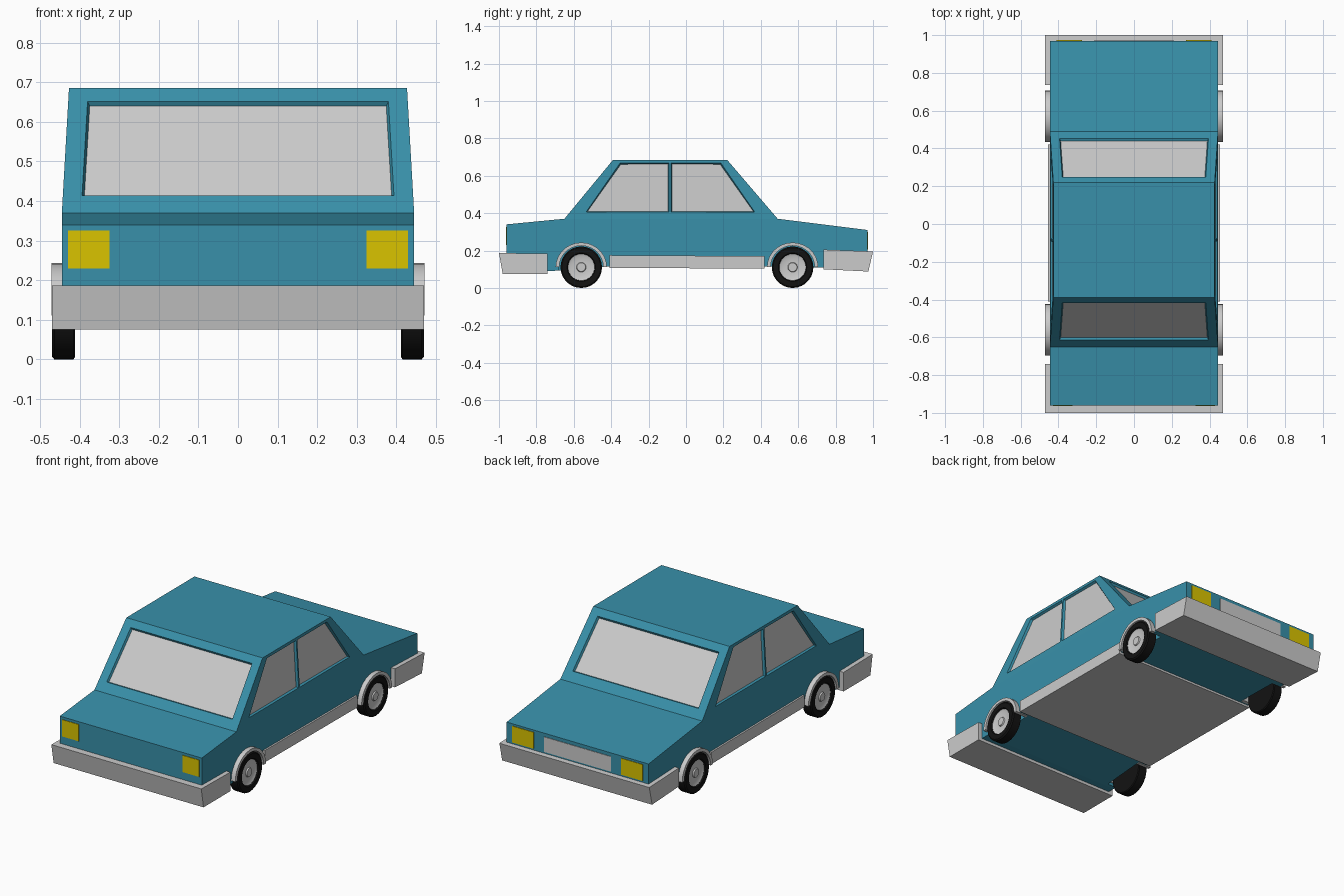
import bpy, bmesh
from math import sin, cos, pi
from mathutils import Vector, Matrix

if "Cube" in bpy.data.objects:
    bpy.data.objects.remove(bpy.data.objects["Cube"])


def material(name, rgb):
    m = bpy.data.materials.new(name)
    m.diffuse_color = (*rgb, 1)
    m.use_nodes = True
    m.node_tree.nodes["Principled BSDF"].inputs["Base Color"].default_value = m.diffuse_color
    return m


TEAL = material("teal_paint", (0.04, 0.28, 0.40))
BLACK = material("black_rubber", (0.006, 0.006, 0.006))
YELLOW = material("yellow_lamp", (0.70, 0.55, 0.0))


def finish(name, bm, mat=None, smooth=False):
    bmesh.ops.recalc_face_normals(bm, faces=bm.faces)
    me = bpy.data.meshes.new(name)
    bm.to_mesh(me)
    bm.free()
    ob = bpy.data.objects.new(name, me)
    bpy.context.collection.objects.link(ob)
    if mat:
        me.materials.append(mat)
    if smooth:
        bpy.ops.object.select_all(action='DESELECT')
        ob.select_set(True)
        bpy.context.view_layer.objects.active = ob
        bpy.ops.object.shade_smooth_by_angle(angle=0.6)
    return ob


def prism(name, profile, x0, x1, mat=None, smooth=False):
    """Extrude a (y, z) profile along x."""
    bm = bmesh.new()
    a = [bm.verts.new((x0, y, z)) for y, z in profile]
    b = [bm.verts.new((x1, y, z)) for y, z in profile]
    bm.faces.new(a)
    bm.faces.new(b)
    for i in range(len(a)):
        j = (i + 1) % len(a)
        bm.faces.new((a[i], a[j], b[j], b[i]))
    return finish(name, bm, mat, smooth)


def lathe(name, profile, side, y, z, mat=None, n=28):
    """Spin an (x, radius) profile round a wheel axle."""
    bm = bmesh.new()
    vs = [bm.verts.new((side * x, y, z + r)) for x, r in profile]
    es = [bm.edges.new(p) for p in zip(vs, vs[1:])]
    bmesh.ops.spin(bm, geom=vs + es, cent=(0, y, z), axis=(1, 0, 0),
                   angle=2 * pi, steps=n, use_duplicate=False)
    bmesh.ops.remove_doubles(bm, verts=bm.verts, dist=1e-4)
    return finish(name, bm, mat, True)


def arc(y, z, ry, rz, n=14):
    return [(y - ry * cos(pi * i / n), z + rz * sin(pi * i / n)) for i in range(n + 1)]


def plate(name, x0, x1, y0, y1, z0, z1, mat=None):
    return prism(name, [(y0, z0), (y1, z0), (y1, z1), (y0, z1)], x0, x1, mat)


# Lower body
body = prism("lower_body", [(-0.96, 0.34), (-0.65, 0.37), (0.49, 0.37), (0.97, 0.31),
                            (0.97, 0.105), (0.70, 0.11), (0.43, 0.115), (-0.42, 0.115),
                            (-0.70, 0.092), (-0.96, 0.09)], -0.445, 0.445, TEAL)

# Cabin with recessed windows
Z0, Z1 = 0.37, 0.685


def mix(a, b, z):
    return a + (b - a) * (z - Z0) / (Z1 - Z0)


def side_point(s):
    return lambda y, z: Vector((s * mix(0.445, 0.427, z), y, z))


def end_point(y0, y1):
    return lambda x, z: Vector((x, mix(y0, y1, z), z))


bm = bmesh.new()
panes = []


def panel(point, outer, window):
    o = [bm.verts.new(point(*p)) for p in outer]
    w = [bm.verts.new(point(*p)) for p in window]
    for i in range(4):
        j = (i + 1) % 4
        bm.faces.new((o[i], o[j], w[j], w[i]))
    panes.append(bm.faces.new(w))


for s in (1, -1):
    panel(side_point(s), [(-0.65, Z0), (-0.085, Z0), (-0.085, Z1), (-0.39, Z1)],
          [(-0.535, 0.405), (-0.09, 0.405), (-0.09, 0.669), (-0.352, 0.669)])
    panel(side_point(s), [(-0.085, Z0), (0.49, Z0), (0.22, Z1), (-0.085, Z1)],
          [(-0.08, 0.405), (0.368, 0.405), (0.186, 0.669), (-0.08, 0.669)])
corners = [(-0.445, Z0), (0.445, Z0), (0.427, Z1), (-0.427, Z1)]
glass = [(-0.394, 0.414), (0.394, 0.414), (0.38, 0.652), (-0.38, 0.652)]
panel(end_point(-0.65, -0.39), corners, glass)
panel(end_point(0.49, 0.22), corners, glass)
for z, x, ya, yb in ((Z0, 0.445, -0.65, 0.49), (Z1, 0.427, -0.39, 0.22)):
    bm.faces.new([bm.verts.new(p) for p in ((x, ya, z), (x, -0.085, z), (x, yb, z),
                                            (-x, yb, z), (-x, -0.085, z), (-x, ya, z))])
bmesh.ops.remove_doubles(bm, verts=bm.verts, dist=1e-4)
bmesh.ops.recalc_face_normals(bm, faces=bm.faces)
bmesh.ops.inset_individual(bm, faces=panes, thickness=0.008, depth=-0.012)

# Glass panes taken from the bottom of the recesses
gb = bmesh.new()
for f in panes:
    gb.faces.new([gb.verts.new(v.co) for v in f.verts])
bmesh.ops.delete(bm, geom=panes, context='FACES_ONLY')
finish("cabin", bm, TEAL)
g = bpy.data.meshes.new("window_glass")
for f in gb.faces:
    f.normal_update()
    if f.normal.dot(f.calc_center_median() - Vector((0, -0.08, 0.5))) < 0:
        f.normal_flip()
gb.to_mesh(g)
gb.free()
bpy.context.collection.objects.link(bpy.data.objects.new("window_glass", g))

# Bumpers and floor pan with sills
prism("front_bumper", [(-1.0, 0.187), (-0.74, 0.183), (-0.74, 0.075), (-0.98, 0.075)], -0.47, 0.47)
prism("rear_bumper", [(0.735, 0.205), (1.0, 0.195), (0.975, 0.088), (0.735, 0.1)], -0.47, 0.47)
prism("floor_and_sills", [(-0.41, 0.175), (0.42, 0.17), (0.42, 0.103), (-0.41, 0.108)], -0.455, 0.455)

# Lamps and rear plate
for s in (1, -1):
    plate("headlight", s * 0.325, s * 0.43, -0.963, -0.95, 0.23, 0.325, YELLOW)
    plate("tail_light", s * 0.275, s * 0.41, 0.96, 0.973, 0.205, 0.298, YELLOW)
plate("rear_panel", -0.21, 0.21, 0.96, 0.973, 0.205, 0.29)

# Wheels, arches and wheel wells
for s in (1, -1):
    for y in (-0.56, 0.57):
        z = 0.111
        well = prism("wheel_well_cutter", [(y + 0.122, 0.0), (y - 0.122, 0.0)] + arc(y, z, 0.122, 0.12),
                     s * 0.39, s * 0.55)
        well.hide_render = True
        well.hide_viewport = False
        cut = body.modifiers.new("wheel_well", 'BOOLEAN')
        cut.operation = 'DIFFERENCE'
        cut.solver = 'EXACT'
        cut.object = well
        prism("wheel_arch", arc(y, z, 0.137, 0.132) + arc(y, z, 0.118, 0.115)[::-1],
              s * 0.39, s * 0.471, None, True)
        lathe("tyre", [(0.412, 0), (0.412, 0.106), (0.416, 0.111), (0.464, 0.111),
                       (0.47, 0.104), (0.47, 0.076), (0.46, 0.07)], s, y, z, BLACK)
        lathe("wheel_rim", [(0.45, 0.071), (0.463, 0.071), (0.458, 0.06), (0.458, 0.026),
                            (0.465, 0.023), (0.465, 0)], s, y, z)

# Bake the wells into the body and drop the cutters
dg = bpy.context.evaluated_depsgraph_get()
baked = bpy.data.meshes.new_from_object(body.evaluated_get(dg))
body.modifiers.clear()
body.data = baked
for ob in [o for o in bpy.data.objects if o.name.startswith("wheel_well_cutter")]:
    bpy.data.objects.remove(ob)
